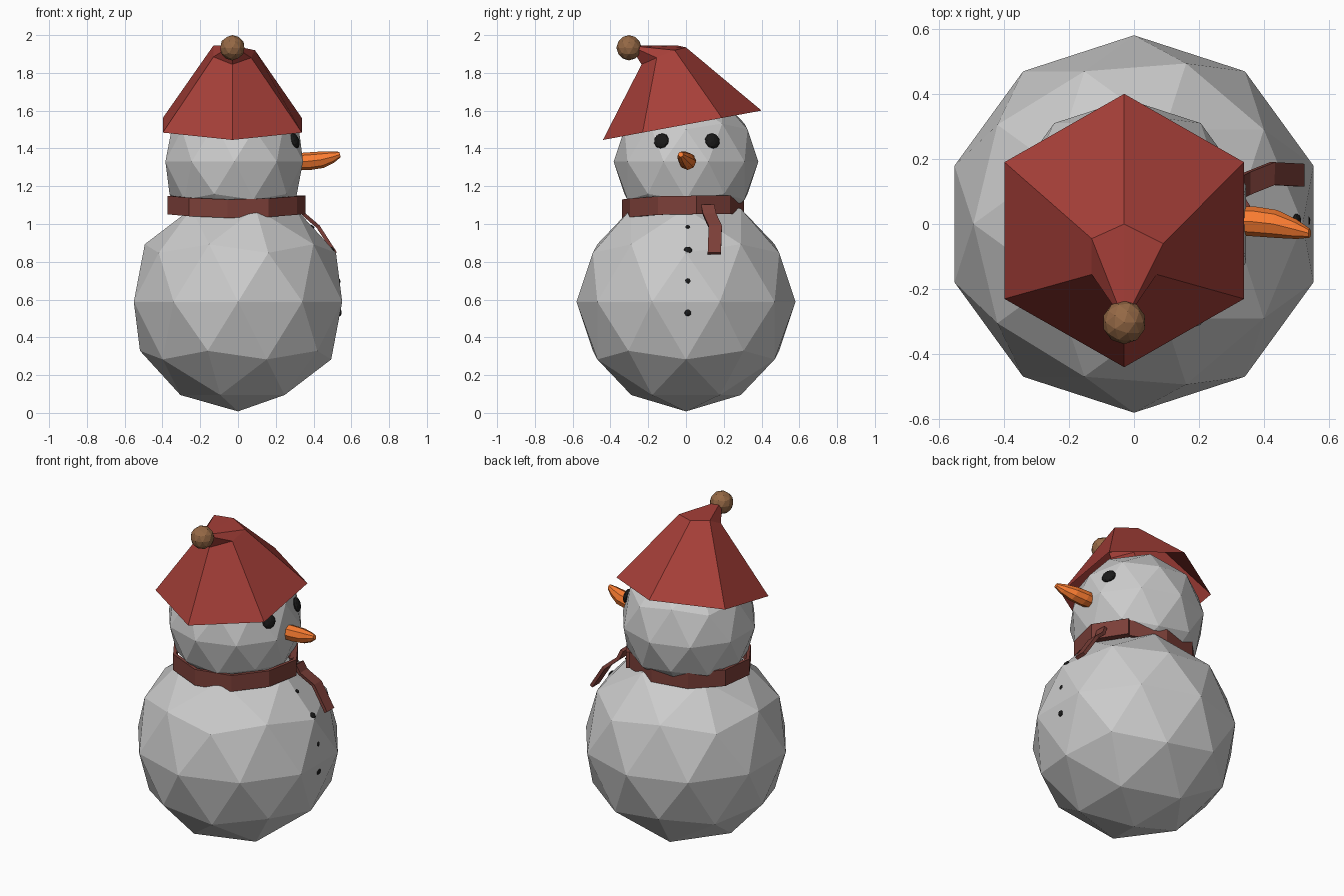
import bpy, bmesh
from math import sin, cos, radians, pi
from mathutils import Vector

if "Cube" in bpy.data.objects:
    bpy.data.objects.remove(bpy.data.objects["Cube"])


def material(name, rgb):
    m = bpy.data.materials.new(name)
    m.diffuse_color = (*rgb, 1)
    m.use_nodes = True
    m.node_tree.nodes["Principled BSDF"].inputs["Base Color"].default_value = m.diffuse_color
    return m


RED = material("hat_red", (0.38, 0.05, 0.04))
MAROON = material("scarf_maroon", (0.20, 0.05, 0.04))
BROWN = material("bobble_brown", (0.30, 0.14, 0.06))
ORANGE = material("carrot_orange", (0.95, 0.20, 0.03))
BLACK = material("coal", (0.01, 0.01, 0.01))


def ball(name, loc, r, mat=None):
    bpy.ops.mesh.primitive_ico_sphere_add(subdivisions=2, radius=r, location=loc)
    ob = bpy.context.object
    ob.name = name
    if mat:
        ob.data.materials.append(mat)
    return ob


def coal(name, loc, centre, r):
    # flattened lump facing away from the ball it sits on
    ob = ball(name, loc, r, BLACK)
    ob.scale = (1, 1, 0.5)
    ob.rotation_euler = (Vector(loc) - Vector(centre)).to_track_quat('Z', 'Y').to_euler()


def lofted(name, rings, mat, closed=True, tip=None, cap=False):
    # skin a sequence of equal-length point rings, optionally ending in a tip
    bm = bmesh.new()
    rows = [[bm.verts.new(p) for p in ring] for ring in rings]
    n = len(rows[0])
    for a, b in zip(rows, rows[1:]):
        for i in range(n if closed else n - 1):
            j = (i + 1) % n
            bm.faces.new((a[i], a[j], b[j], b[i]))
    if tip:
        t = bm.verts.new(tip)
        for i in range(n):
            bm.faces.new((rows[-1][i], rows[-1][(i + 1) % n], t))
    if cap:
        bm.faces.new(rows[0])
        bm.faces.new(rows[-1])
    bmesh.ops.recalc_face_normals(bm, faces=bm.faces)
    me = bpy.data.meshes.new(name)
    bm.to_mesh(me)
    bm.free()
    ob = bpy.data.objects.new(name, me)
    bpy.context.collection.objects.link(ob)
    me.materials.append(mat)
    return ob


def thicken(ob, t):
    mod = ob.modifiers.new("thickness", 'SOLIDIFY')
    mod.thickness = t
    mod.offset = 0


# Snow balls
BODY_C, HEAD_C = (0, 0, 0.588), (-0.02, 0, 1.33)
ball("body", BODY_C, 0.58)
ball("head", HEAD_C, 0.383)

# Eyes and buttons
for i, y in enumerate((-0.13, 0.14)):
    coal(f"eye_{i}", (0.30, y, 1.44), HEAD_C, 0.042)
for i, (x, z, r) in enumerate(((0.395, 0.985, 0.012), (0.50, 0.86, 0.022),
                               (0.533, 0.70, 0.017), (0.54, 0.53, 0.018))):
    coal(f"button_{i}", (x, 0.01, z), BODY_C, r)

# Carrot nose, bending up at its tip
nose = []
for x, y, z, r in ((0.28, 0.01, 1.33, 0.042), (0.37, 0.008, 1.332, 0.046),
                   (0.44, 0.0, 1.34, 0.043), (0.50, -0.016, 1.355, 0.03),
                   (0.54, -0.028, 1.368, 0.014)):
    nose.append([(x - 0.3 * r * sin(2 * pi * k / 8), y + r * cos(2 * pi * k / 8),
                  z + r * sin(2 * pi * k / 8)) for k in range(8)])
lofted("carrot_nose", nose, ORANGE, cap=True)

# Hat: tilted six-sided brim, upper ring, and folded-over tip
brim = []
for k in range(6):
    a = radians(90 + 60 * k)
    x, y = -0.03 + 0.425 * cos(a), -0.02 + 0.42 * sin(a)
    brim.append((x, y, 1.445 + (y + 0.44) * 0.185))
upper = [(-0.03, 0.0, 1.935), (-0.13, -0.045, 1.945), (-0.13, -0.155, 1.885),
         (-0.03, -0.235, 1.845), (0.07, -0.155, 1.88), (0.09, -0.06, 1.92)]
lofted("hat", [brim, upper], RED, tip=(-0.03, -0.30, 1.945))
ball("hat_bobble", (-0.03, -0.302, 1.933), 0.067, BROWN)

# Scarf wrap: a band that overlaps itself, loose end sticking out at the back
wrap = []
for i in range(12):
    a = radians(12 + 36 * i)
    s = 1.0 + (0.06 if i >= 10 else 0)
    x, y = -0.018 + 0.352 * s * cos(a), -0.015 + 0.315 * s * sin(a)
    z = 1.10 + 0.02 * min(0, sin(a)) * abs(sin(a))
    wrap.append([(x, y, z - 0.048), (x, y, z + 0.05)])
thicken(lofted("scarf_wrap", wrap, MAROON, closed=False), 0.02)

# Scarf hanging end
tail = []
for x, y, z in ((0.33, 0.115, 1.10), (0.35, 0.125, 1.05),
                (0.425, 0.155, 0.985), (0.515, 0.15, 0.845)):
    tail.append([(x, y - 0.035, z), (x, y + 0.035, z)])
thicken(lofted("scarf_end", tail, MAROON, closed=False), 0.02)
